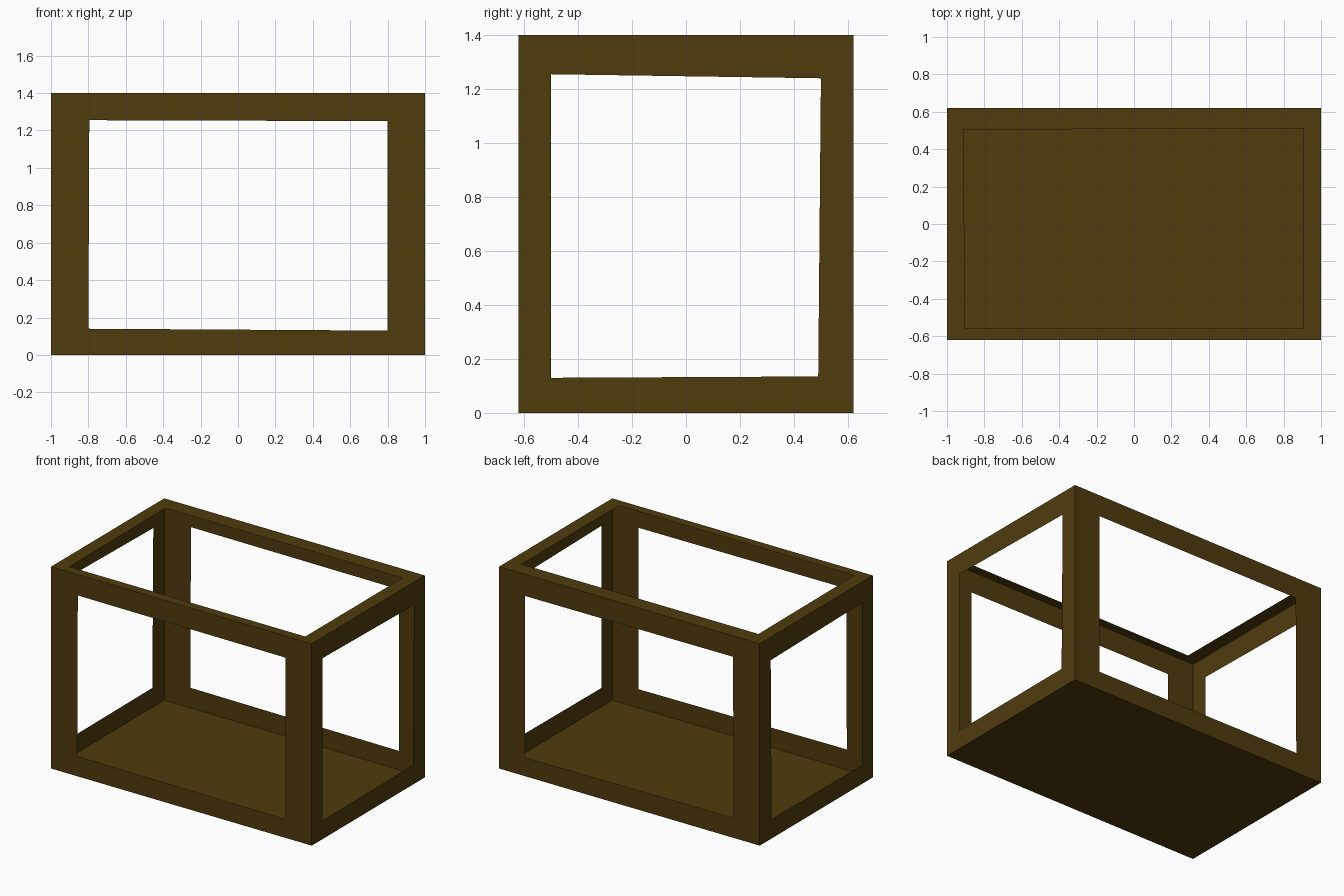
import bpy, bmesh
from mathutils import Matrix, Vector

if "Cube" in bpy.data.objects:
    bpy.data.objects.remove(bpy.data.objects["Cube"])

W, D, H = 1.0, 0.62, 1.4   # half width, half depth, height

mat = bpy.data.materials.new("dark_wood")
mat.diffuse_color = (0.08, 0.045, 0.004, 1)
mat.use_nodes = True
mat.node_tree.nodes["Principled BSDF"].inputs["Base Color"].default_value = mat.diffuse_color


def panel(name, outer, hole, place):
    """Thin flat panel; outer and hole are 2D corner loops (counter-clockwise)."""
    bm = bmesh.new()
    out = [bm.verts.new(place(*p)) for p in outer]
    if hole:
        inn = [bm.verts.new(place(*p)) for p in hole]
        for i in range(4):
            j = (i + 1) % 4
            bm.faces.new((out[i], out[j], inn[j], inn[i]))
    else:
        bm.faces.new(out)
    # make every face point away from the middle of the box
    bm.normal_update()
    mid = Vector((0, 0, H / 2))
    for f in bm.faces:
        if f.normal.dot(f.calc_center_median() - mid) < 0:
            f.normal_flip()
    me = bpy.data.meshes.new(name)
    bm.to_mesh(me)
    bm.free()
    me.materials.append(mat)
    ob = bpy.data.objects.new(name, me)
    bpy.context.collection.objects.link(ob)


def rect(x0, x1, y0, y1):
    return [(x0, y0), (x1, y0), (x1, y1), (x0, y1)]


# Slightly uneven, hand-cut openings
long_hole = [(-0.8, 0.14), (0.8, 0.13), (0.8, 1.25), (-0.795, 1.255)]
end_hole = [(-0.5, 0.13), (0.49, 0.135), (0.5, 1.24), (-0.5, 1.255)]
top_hole = [(-0.905, -0.555), (0.905, -0.555), (0.905, 0.51), (-0.91, 0.505)]

# Front and back window frames
for name, y in (("front_frame", -D), ("back_frame", D)):
    panel(name, rect(-W, W, 0, H), long_hole, lambda a, b: (a, y, b))

# Left and right window frames
for name, x in (("left_frame", -W), ("right_frame", W)):
    panel(name, rect(-D, D, 0, H), end_hole, lambda a, b: (x, a, b))

# Open top rim and solid floor
panel("top_rim", rect(-W, W, -D, D), top_hole, lambda a, b: (a, b, H))
panel("floor", rect(-W, W, -D, D), None, lambda a, b: (a, b, 0))
